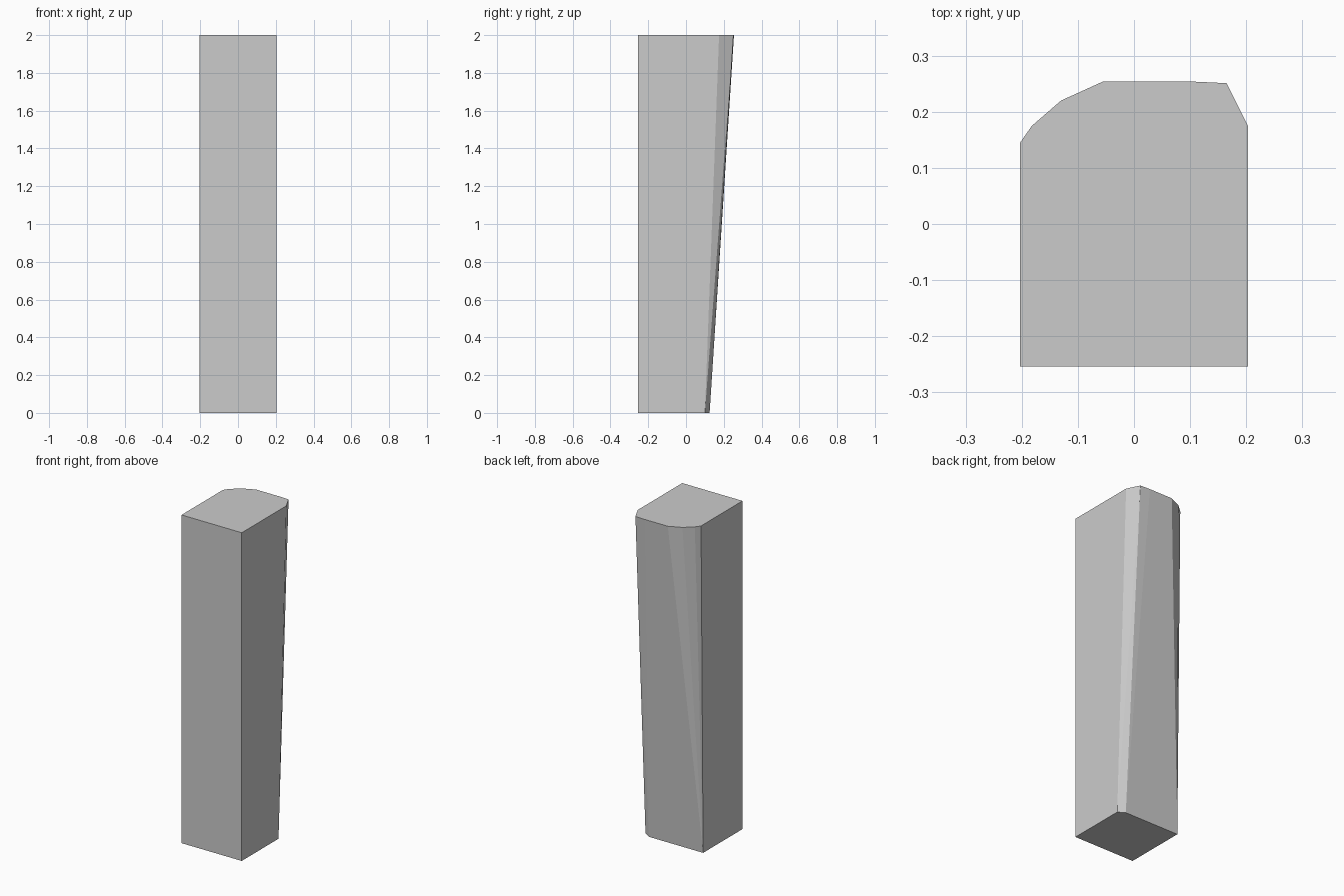
import bpy, bmesh

if "Cube" in bpy.data.objects:
    bpy.data.objects.remove(bpy.data.objects["Cube"])

# Outlines, counter-clockwise from the front left corner
base = [(-0.203, -0.254), (0.203, -0.254), (0.203, 0.10), (0.163, 0.125), (-0.203, 0.125)]
top = [(-0.203, -0.254), (0.203, -0.254), (0.203, 0.175), (0.165, 0.251), (0.10, 0.254),
       (-0.055, 0.254), (-0.13, 0.22), (-0.182, 0.175), (-0.203, 0.145)]

bm = bmesh.new()
b = [bm.verts.new((x, y, 0)) for x, y in base]
t = [bm.verts.new((x, y, 2)) for x, y in top]

# Caps
bm.faces.new(b[::-1])
bm.faces.new(t)

# Front, right side and left side
bm.faces.new((b[0], b[1], t[1], t[0]))
bm.faces.new((b[1], b[2], t[2], t[1]))
bm.faces.new((b[4], b[0], t[0], t[8]))

# Right chamfer and sloping back
bm.faces.new((b[2], t[3], t[2]))
bm.faces.new((b[2], b[3], t[3]))
bm.faces.new((b[3], t[4], t[3]))
bm.faces.new((b[3], b[4], t[5], t[4]))

# Rounded back left corner, fanning down to a single point
for i in range(5, 8):
    bm.faces.new((b[4], t[i + 1], t[i]))

bmesh.ops.recalc_face_normals(bm, faces=bm.faces)
mesh = bpy.data.meshes.new("stone_pillar")
bm.to_mesh(mesh)
bm.free()
pillar = bpy.data.objects.new("stone_pillar", mesh)
bpy.context.collection.objects.link(pillar)
